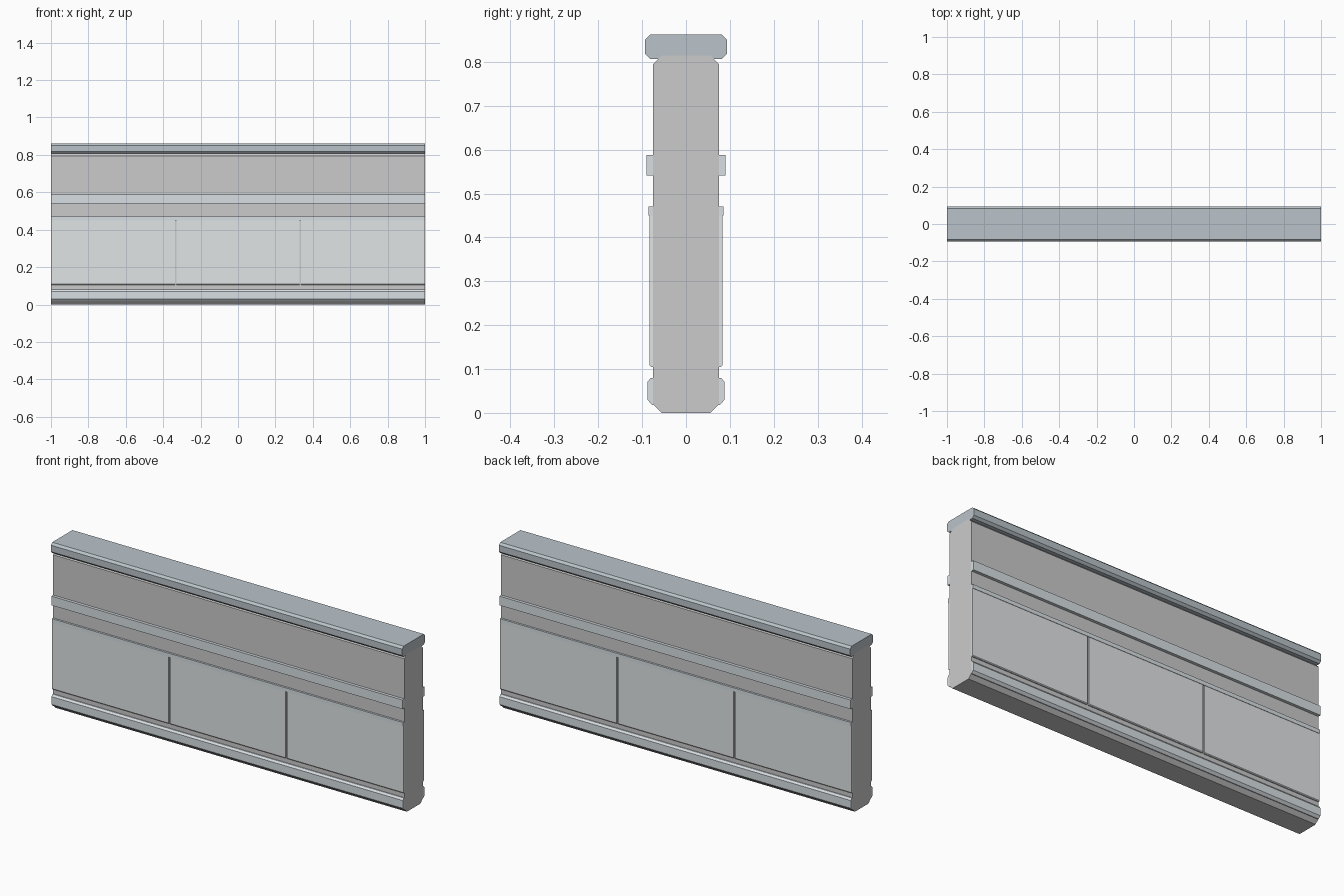
import bpy, bmesh

if "Cube" in bpy.data.objects:
    bpy.data.objects.remove(bpy.data.objects["Cube"])


def material(name, rgb):
    m = bpy.data.materials.new(name)
    m.diffuse_color = (*rgb, 1)
    m.use_nodes = True
    m.node_tree.nodes["Principled BSDF"].inputs["Base Color"].default_value = m.diffuse_color
    return m


cap_mat = material("cap_grey_blue", (0.49, 0.55, 0.59))
trim_mat = material("trim_pale_blue", (0.69, 0.74, 0.77))
panel_mat = material("panel_pale_grey", (0.75, 0.78, 0.79))


def extrude(name, profile, x0=-1.0, x1=1.0, mat=None):
    """Sweep a (y, z) profile along x."""
    bm = bmesh.new()
    face = bm.faces.new([bm.verts.new((x0, y, z)) for y, z in profile])
    new = bmesh.ops.extrude_face_region(bm, geom=[face])["geom"]
    verts = [v for v in new if isinstance(v, bmesh.types.BMVert)]
    bmesh.ops.translate(bm, verts=verts, vec=(x1 - x0, 0, 0))
    bmesh.ops.recalc_face_normals(bm, faces=bm.faces)
    mesh = bpy.data.meshes.new(name)
    bm.to_mesh(mesh)
    bm.free()
    ob = bpy.data.objects.new(name, mesh)
    bpy.context.collection.objects.link(ob)
    if mat:
        mesh.materials.append(mat)
    return ob


def chamfered(half, z0, z1, cy, cz):
    """Symmetric rectangle profile with cut corners."""
    right = [(half - cy, z0), (half, z0 + cz), (half, z1 - cz), (half - cy, z1)]
    return right + [(-y, z) for y, z in reversed(right)]


# Wall core and coping
extrude("wall_core", chamfered(0.075, 0.0, 0.815, 0.02, 0.02))
extrude("top_cap", chamfered(0.093, 0.807, 0.862, 0.011, 0.011), mat=cap_mat)

# Trim on both faces
IN = 0.07
trims = {
    "base_moulding": [(IN, 0.018), (0.077, 0.018), (0.088, 0.03),
                      (0.088, 0.07), (0.08, 0.08), (IN, 0.08)],
    "middle_rail": [(IN, 0.541), (0.09, 0.541), (0.09, 0.588), (IN, 0.588)],
    "panel_ledge": [(IN, 0.45), (0.085, 0.45), (0.085, 0.47), (IN, 0.47)],
}
GAP = 0.004
edges = [-1, -1 / 3, 1 / 3, 1]
for side, s in (("front", -1), ("back", 1)):
    for name, prof in trims.items():
        extrude(f"{name}_{side}", [(s * y, z) for y, z in prof], mat=trim_mat)

    # Three lower panels separated by narrow grooves
    for i in range(3):
        x0 = edges[i] + (GAP if i > 0 else 0)
        x1 = edges[i + 1] - (GAP if i < 2 else 0)
        prof = [(IN, 0.105), (0.08, 0.105), (0.083, 0.109), (0.083, 0.452), (IN, 0.452)]
        extrude(f"panel_{side}_{i + 1}", [(s * y, z) for y, z in prof], x0, x1, panel_mat)
